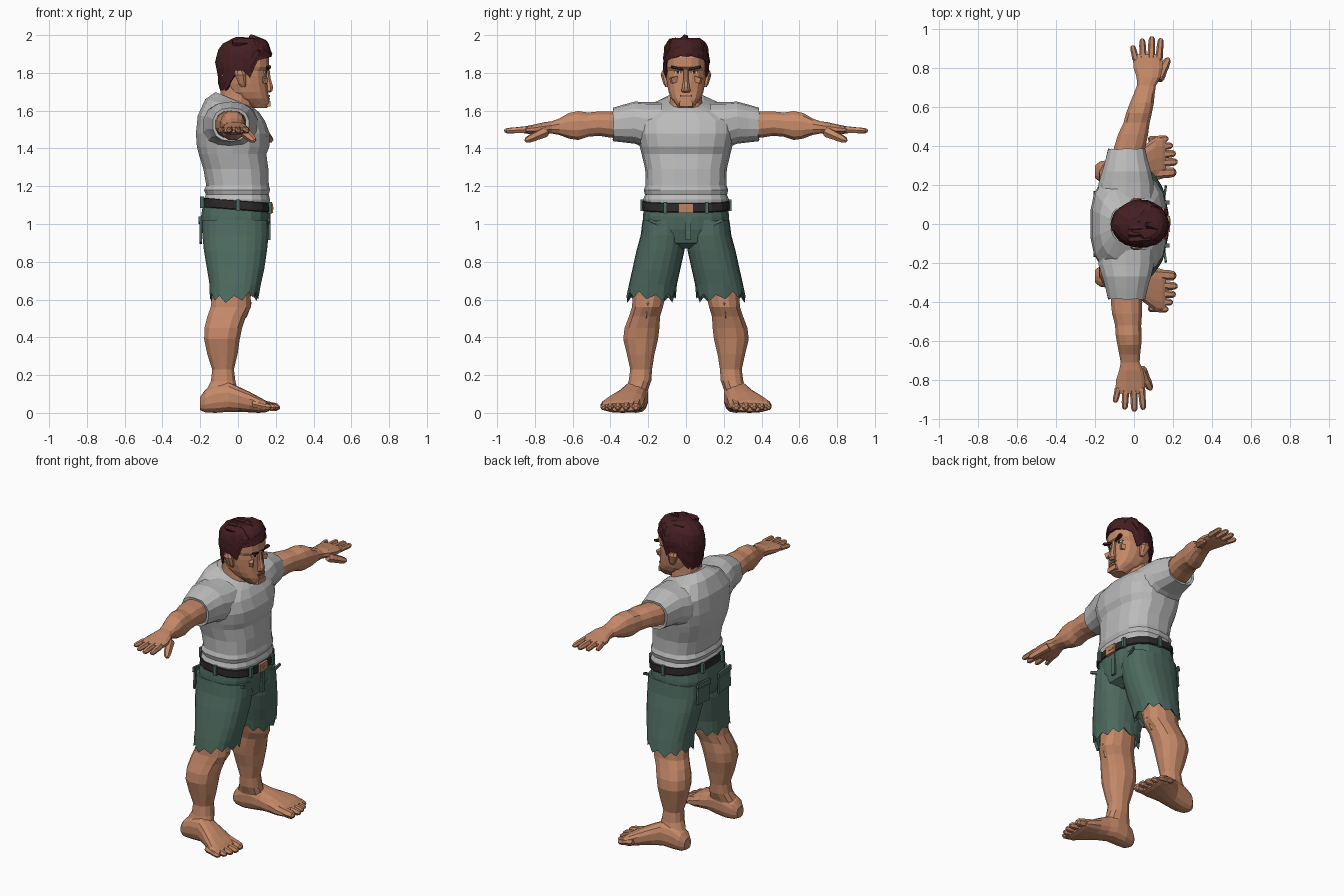
import bpy, bmesh, math, random
from mathutils import Vector, Matrix

random.seed(4)


def material(name, rgb):
    m = bpy.data.materials.new(name)
    m.diffuse_color = (*rgb, 1)
    return m


SKIN = material("skin", (0.56, 0.25, 0.14))
SHIRT = material("grey_shirt", (0.50, 0.50, 0.50))
SHORTS = material("green_shorts", (0.075, 0.145, 0.115))
HAIR = material("dark_red_hair", (0.06, 0.013, 0.016))
BELT = material("black_belt", (0.025, 0.022, 0.022))
COPPER = material("copper_buckle", (0.50, 0.23, 0.13))
WHITE = material("eye_white", (0.6, 0.58, 0.55))
LIP = material("lip", (0.36, 0.14, 0.09))


def finish(name, bm, mat):
    bmesh.ops.recalc_face_normals(bm, faces=bm.faces[:])
    me = bpy.data.meshes.new(name)
    bm.to_mesh(me)
    bm.free()
    me.materials.append(mat)
    ob = bpy.data.objects.new(name, me)
    bpy.context.collection.objects.link(ob)
    return ob


def skin_rings(name, rings, mat):
    """Bridge rings of points into a closed tube."""
    bm = bmesh.new()
    vs = [[bm.verts.new(p) for p in r] for r in rings]
    n = len(vs[0])
    for a, b in zip(vs, vs[1:]):
        for i in range(n):
            k = (i + 1) % n
            bm.faces.new((a[i], a[k], b[k], b[i]))
    bm.faces.new(vs[0][::-1])
    bm.faces.new(vs[-1])
    return finish(name, bm, mat)


def loft(name, axis, rings, mat, n=14, e=2.4, side=1, shift=None):
    """Ring = (position, a_min, a_max, b_min, b_max, tilt, jag)."""
    out = []
    for r in rings:
        t, a0, a1, b0, b1 = r[:5]
        tilt = r[5] if len(r) > 5 else 0
        jag = r[6] if len(r) > 6 else 0
        pts = []
        for i in range(n):
            w = 2 * math.pi * (i + 0.5) / n
            c, s = math.cos(w), math.sin(w)
            da = math.copysign(abs(c) ** (2 / e), c) * (a1 - a0) / 2
            db = math.copysign(abs(s) ** (2 / e), s) * (b1 - b0) / 2
            a, b = (a0 + a1) / 2 + da, (b0 + b1) / 2 + db
            h = t - tilt * da + jag * (1 if i % 2 else -1) * (0.6 + 0.4 * math.sin(i * 2.3))
            p = {'z': (a, b, h), 'y': (a, h, b), 'x': (h, a, b)}[axis]
            x = p[0] + (shift(p[1]) if shift else 0)
            pts.append((x, p[1] * side, p[2]))
        out.append(pts)
    return skin_rings(name, out, mat)


def digit(name, p0, p1, r0, r1, mat=SKIN, n=6):
    """Tapered finger, toe or lock of hair with a rounded tip."""
    p0, p1 = Vector(p0), Vector(p1)
    q = (p1 - p0).to_track_quat('Z', 'Y')
    rings = []
    for t, k in ((0, 0.8), (0.12, 1), (0.5, 0.95), (0.65, 1), (0.9, 0.9), (1, 0.45)):
        r = (r0 + (r1 - r0) * t) * k
        rings.append([p0.lerp(p1, t) + q @ Vector((r * math.cos(w), r * math.sin(w), 0))
                      for w in (2 * math.pi * i / n for i in range(n))])
    return skin_rings(name, rings, mat)


def box(name, loc, size, mat, rx=0, rz=0):
    bm = bmesh.new()
    m = (Matrix.Translation(loc) @ Matrix.Rotation(rz, 4, 'Z') @ Matrix.Rotation(rx, 4, 'X')
         @ Matrix.Diagonal((*size, 1)))
    bmesh.ops.create_cube(bm, size=1, matrix=m)
    return finish(name, bm, mat)


# Shirt body with waist folds, chest and sloping collar
loft("shirt_body", 'z', [
    (1.09, -.18, .165, -.22, .22), (1.13, -.185, .172, -.227, .227),
    (1.155, -.172, .164, -.217, .217), (1.18, -.182, .172, -.224, .224),
    (1.205, -.17, .165, -.214, .214), (1.29, -.185, .163, -.216, .216),
    (1.37, -.21, .152, -.235, .235), (1.41, -.22, .168, -.245, .245),
    (1.48, -.225, .17, -.262, .262), (1.56, -.215, .145, -.262, .262, .08),
    (1.625, -.175, .115, -.185, .185, .25), (1.655, -.12, .09, -.095, .095, .42)],
    SHIRT, 18, 2.7)

# Shorts: hips, belt, buckle and fly
loft("shorts_hips", 'z', [
    (.87, -.08, .08, -.05, .05), (.90, -.17, .14, -.19, .19), (.97, -.198, .162, -.23, .23),
    (1.04, -.198, .17, -.228, .228), (1.10, -.185, .168, -.222, .222, .08)], SHORTS, 18, 2.7)
loft("belt", 'z', [(1.075, -.19, .174, -.228, .228, .08), (1.08, -.192, .178, -.232, .232, .08),
                   (1.122, -.188, .177, -.231, .231, .08), (1.125, -.18, .17, -.225, .225, .08)],
     BELT, 18, 2.7)
box("belt_buckle", (.176, 0, 1.083), (.018, .08, .052), COPPER)
box("buckle_tongue", (.184, .01, 1.083), (.006, .035, .012), COPPER)
box("fly_flap", (.166, .012, .985), (.012, .03, .14), SHORTS)

# Neck and head
loft("neck", 'z', [(1.54, -.12, .08, -.1, .1), (1.62, -.11, .09, -.092, .092, .2),
                   (1.68, -.095, .075, -.085, .085), (1.78, -.09, .05, -.08, .08)], SKIN, 12, 2.2)
loft("head", 'z', [
    (1.615, .075, .155, -.04, .04), (1.635, .04, .17, -.055, .055, -.05),
    (1.665, -.02, .166, -.08, .08), (1.70, -.06, .16, -.094, .094),
    (1.745, -.09, .156, -.102, .102), (1.785, -.10, .153, -.106, .106),
    (1.81, -.10, .15, -.105, .105), (1.83, -.105, .168, -.108, .108),
    (1.88, -.10, .166, -.108, .108), (1.93, -.08, .14, -.095, .095),
    (1.96, -.04, .10, -.06, .06)], SKIN, 16, 2.5)

# Face details
loft("nose", 'z', [(1.695, .145, .17, -.018, .018), (1.705, .14, .184, -.027, .027),
                   (1.725, .14, .188, -.022, .022), (1.77, .14, .174, -.014, .014),
                   (1.82, .14, .168, -.014, .014)], SKIN, 8, 2)
box("upper_lip", (.162, 0, 1.678), (.014, .062, .009), LIP)
box("lower_lip", (.163, 0, 1.663), (.014, .05, .01), SKIN)
box("chin", (.158, 0, 1.636), (.026, .07, .03), SKIN)
for s, tag in ((1, "left"), (-1, "right")):
    box(tag + "_eye", (.144, s * .044, 1.803), (.009, .034, .013), WHITE, 0, s * .25)
    box(tag + "_pupil", (.148, s * .043, 1.804), (.008, .012, .013), BELT, 0, s * .25)
    box(tag + "_eyebrow", (.158, s * .048, 1.826), (.02, .062, .012), HAIR, s * .2, s * -.25)
    box(tag + "_cheekbone", (.137, s * .058, 1.765), (.024, .05, .03), SKIN, s * -.3, s * -.45)
    loft(tag + "_ear", 'z', [(1.725, .015, .04, .088, .11), (1.745, .0, .045, .09, .122),
                             (1.79, -.02, .045, .09, .136), (1.812, -.015, .03, .09, .128)],
         SKIN, 8, 2.2, s)

# Hair cap with a hairline that dips at sideburns and nape
hairline = [1.885, 1.89, 1.88, 1.875, 1.865, 1.775, 1.805, 1.805, 1.755, 1.71, 1.70, 1.69, 1.695]
rows, count = 8, 24
rings = []
for j in range(-1, rows + 1):
    ring = []
    for i in range(count):
        w = 2 * math.pi * i / count
        zb = hairline[min(i, count - i)]
        z = zb + (1.985 - zb) * (max(j, 0) / rows) ** 0.85
        p = 3.6 if math.cos(w) > 0.2 else 2.2
        u = (z - 1.85) / 0.142
        k = (1 - max(0, min(u, .999)) ** p) ** (1 / p) if u > 0 else 1 + .16 * u
        k *= 0.84 if j < 0 else 1 + random.uniform(-.035, .03)
        ring.append((.03 + .15 * k * math.cos(w), .124 * k * math.sin(w), z))
    rings.append(ring)
skin_rings("hair_cap", rings, HAIR)
for i, y in enumerate((-.08, -.045, -.01, .03, .07)):
    top = (1.972, 1.98, 1.984, 1.98, 1.968)[i]
    digit(f"front_lock_{i}", (.15 - abs(y) * .4, y, 1.91), (.085, y * 1.1 + .01, top), .03, .016, HAIR, 5)
    digit(f"top_lock_{i}", (.13 - abs(y) * .5, y * .9, 1.955), (-.03, y * .9 - .012, top - .012),
          .03, .022, HAIR, 5)
digit("hair_peak", (.12, -.02, 1.965), (.06, .0, 1.992), .022, .018, HAIR, 5)

for s, tag in ((1, "left"), (-1, "right")):
    # Sleeve, open at the cuff
    loft(tag + "_sleeve", 'y', [
        (.13, -.19, .11, 1.40, 1.645), (.21, -.185, .105, 1.40, 1.645),
        (.27, -.165, .09, 1.425, 1.648), (.33, -.148, .072, 1.432, 1.632),
        (.385, -.135, .06, 1.438, 1.615, 0, .004), (.383, -.12, .045, 1.452, 1.60),
        (.34, -.115, .04, 1.46, 1.60)], SHIRT, 14, 2.4, s)

    # Arm, each side swept forward by its own amount
    slope, base = (.27, -.028) if s > 0 else (.06, -.04)

    def sweep(y, slope=slope, base=base):
        return base + slope * (min(y, .74) - .37)

    loft(tag + "_arm", 'y', [
        (.30, -.08, .08, 1.45, 1.60), (.40, -.083, .083, 1.455, 1.598),
        (.46, -.08, .078, 1.465, 1.598), (.52, -.068, .07, 1.46, 1.592),
        (.57, -.068, .068, 1.442, 1.60), (.62, -.062, .064, 1.45, 1.59),
        (.67, -.055, .055, 1.47, 1.56), (.71, -.05, .05, 1.478, 1.545),
        (.75, -.06, .066, 1.475, 1.54), (.80, -.076, .078, 1.474, 1.528),
        (.85, -.08, .075, 1.478, 1.518), (.87, -.07, .065, 1.484, 1.512)],
        SKIN, 12, 2.3, s, sweep)
    hx = sweep(.74)
    for name, x0, x1, tip, r in (("little", -.062, -.08, .915, .018), ("ring", -.024, -.03, .95, .02),
                                 ("middle", .016, .02, .962, .021), ("index", .055, .066, .952, .02)):
        digit(f"{tag}_{name}_finger", (hx + x0, s * .84, 1.50), (hx + x1, s * tip, 1.493), r, r * .8)
    digit(tag + "_thumb", (hx + .05, s * .74, 1.49), (hx + .105, s * .85, 1.44), .031, .019)

    # Trouser leg with a ragged hem
    loft(tag + "_shorts_leg", 'z', [
        (1.02, -.19, .16, .01, .23), (.94, -.19, .163, .003, .24), (.86, -.182, .155, .008, .262),
        (.76, -.165, .14, .03, .284), (.68, -.152, .122, .048, .302),
        (.612, -.15, .108, .055, .315, -.05, .028), (.625, -.135, .095, .07, .30, -.05, .02),
        (.72, -.13, .09, .07, .28)], SHORTS, 22, 2.4, s)
    box(tag + "_back_pocket", (-.197, s * .105, .965), (.012, .12, .13), SHORTS, s * .08)
    box(tag + "_pocket_flap", (-.201, s * .105, 1.02), (.014, .126, .03), SHORTS, s * .08)
    box(tag + "_pocket_seam", (.156, s * .145, 1.0), (.012, .11, .016), SHORTS, s * .4, s * -.15)
    for x, y in ((.17, .11), (-.19, .1), (0, .231)):
        box(f"{tag}_belt_loop", (x, s * y, 1.1 - .08 * x), (.022, .02, .062), SHORTS)

    # Bare leg
    loft(tag + "_leg", 'z', [
        (.72, -.125, .085, .075, .275), (.62, -.14, .07, .105, .285), (.56, -.148, .072, .12, .288),
        (.51, -.165, .045, .135, .305), (.45, -.18, .025, .138, .328), (.39, -.182, .012, .145, .335),
        (.31, -.165, .0, .165, .315), (.23, -.138, -.02, .178, .297), (.17, -.145, -.012, .182, .305),
        (.12, -.17, .0, .20, .318), (.06, -.17, .0, .21, .315)], SKIN, 12, 2.3, s)
    digit(tag + "_kneecap", (.035, s * .20, .60), (.015, s * .212, .50), .042, .03)

    # Foot, turned outward
    loft(tag + "_foot", 'x', [
        (-.20, .235, .30, .015, .085), (-.175, .215, .322, .003, .12), (-.12, .20, .33, .0, .155),
        (-.05, .20, .34, .006, .165), (.0, .212, .366, .006, .14), (.06, .218, .41, .003, .112),
        (.11, .222, .448, .0, .085), (.145, .23, .452, .003, .066), (.165, .24, .44, .01, .05)],
        SKIN, 14, 2.5, s)
    for i, (y, tip, r) in enumerate(((.262, .215, .03), (.315, .222, .024), (.358, .213, .023),
                                     (.398, .198, .022), (.434, .175, .021))):
        digit(f"{tag}_toe_{i + 1}", (.10 - i * .006, s * (y - .004), .048), (tip, s * (y + .004), .027),
              r, r * .85)
